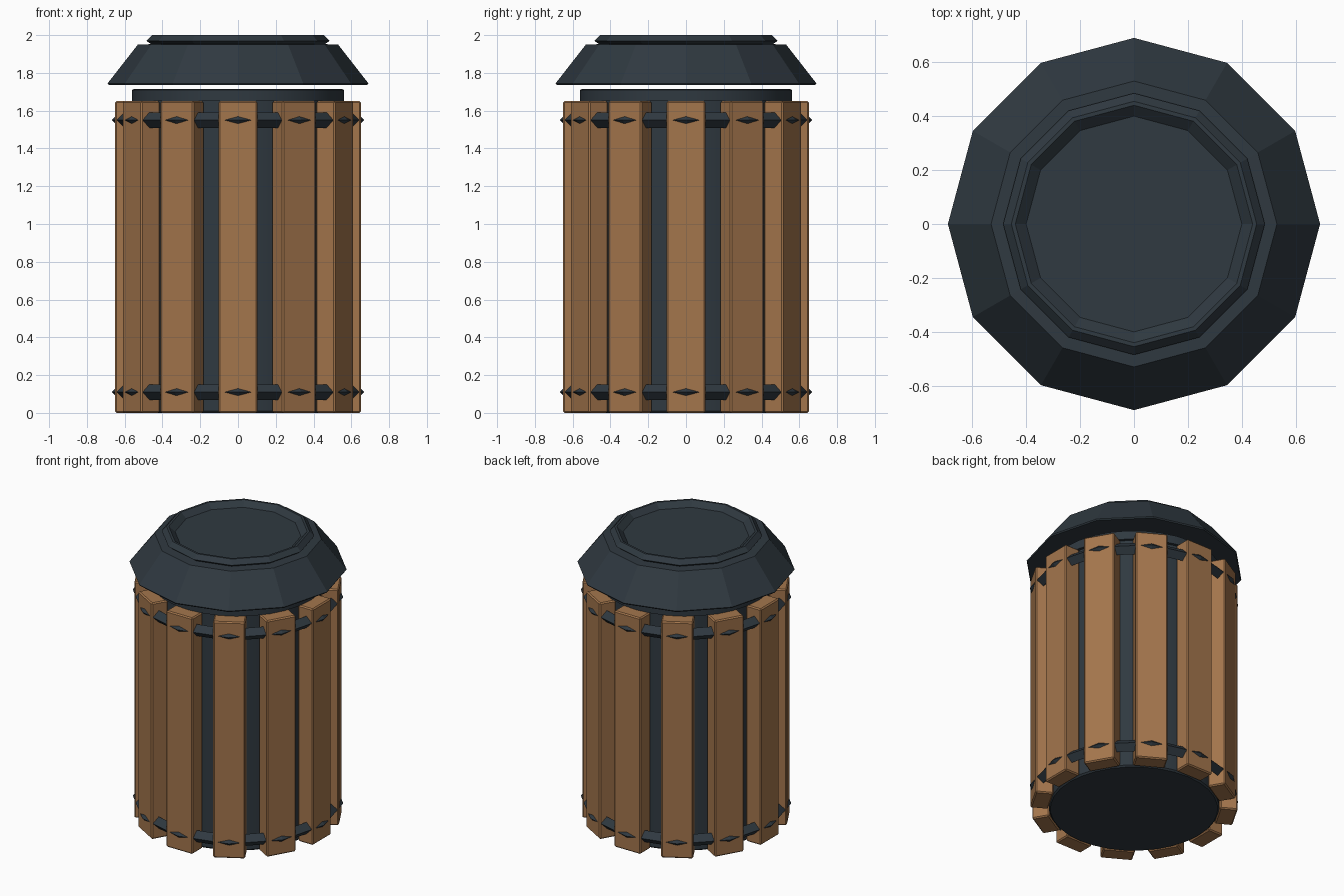
import bpy, bmesh, math
from mathutils import Matrix

default = bpy.data.objects.get("Cube")
if default:
    bpy.data.objects.remove(default, do_unlink=True)

SIDES = 12


def make_material(name, rgb):
    mat = bpy.data.materials.new(name)
    mat.use_nodes = True
    colour = (*rgb, 1.0)
    mat.diffuse_color = colour
    shader = next(n for n in mat.node_tree.nodes if n.type == "BSDF_PRINCIPLED")
    shader.inputs["Base Color"].default_value = colour
    shader.inputs["Roughness"].default_value = 0.7
    return mat


wood = make_material("brown wood", (0.37, 0.18, 0.073))
metal = make_material("dark blue grey metal", (0.029, 0.041, 0.052))


def finish(name, bm, mat):
    bmesh.ops.recalc_face_normals(bm, faces=bm.faces)
    mesh = bpy.data.meshes.new(name)
    bm.to_mesh(mesh)
    bm.free()
    mesh.materials.append(mat)
    obj = bpy.data.objects.new(name, mesh)
    bpy.context.collection.objects.link(obj)
    return obj


def lathe(name, profile, sides, closed_loop=False):
    """Turn (radius, height) points about z; open profiles get end caps."""
    bm = bmesh.new()
    rings = []
    for r, z in profile:
        rings.append([bm.verts.new((r * math.cos(a), r * math.sin(a), z))
                      for a in (math.tau * i / sides for i in range(sides))])
    pairs = list(zip(rings, rings[1:]))
    if closed_loop:
        pairs.append((rings[-1], rings[0]))
    else:
        bm.faces.new(rings[0])
        bm.faces.new(rings[-1])
    for low, high in pairs:
        for i in range(sides):
            j = (i + 1) % sides
            bm.faces.new((low[i], low[j], high[j], high[i]))
    return finish(name, bm, metal)


# Inner bin with a slightly wider rim
body = lathe("bin_body", [(0.53, 0.0), (0.54, 0.01), (0.54, 1.65), (0.56, 1.65),
                          (0.56, 1.71), (0.55, 1.715)], 32)
bpy.ops.object.select_all(action="DESELECT")
body.select_set(True)
bpy.context.view_layer.objects.active = body
bpy.ops.object.shade_smooth_by_angle(angle=math.radians(30))

# Floating faceted lid with a raised, recessed top
lathe("lid", [(0.685, 1.737), (0.69, 1.745), (0.53, 1.95), (0.46, 1.952),
              (0.485, 1.97), (0.455, 2.0), (0.44, 2.0), (0.40, 1.965)], SIDES)

# Diamond-section hoops whose corners poke through the slats
for label, z in (("lower", 0.11), ("upper", 1.55)):
    centre, size = 0.628, 0.041
    lathe(label + "_hoop", [(centre + size, z), (centre, z + size),
                            (centre - size, z), (centre, z - size)], SIDES, True)

# Wooden slats with softened edges
inner, outer, width, height = 0.535, 0.65, 0.204, 1.65
for i in range(SIDES):
    bm = bmesh.new()
    bmesh.ops.create_cube(bm, size=1.0)
    bmesh.ops.scale(bm, vec=(outer - inner, width, height), verts=bm.verts)
    bmesh.ops.translate(bm, vec=((inner + outer) / 2, 0, height / 2), verts=bm.verts)
    bmesh.ops.bevel(bm, geom=bm.edges[:], offset=0.008, segments=1, affect="EDGES")
    bmesh.ops.rotate(bm, cent=(0, 0, 0), verts=bm.verts,
                     matrix=Matrix.Rotation(math.tau * i / SIDES, 3, "Z"))
    finish(f"slat_{i + 1}", bm, wood)
